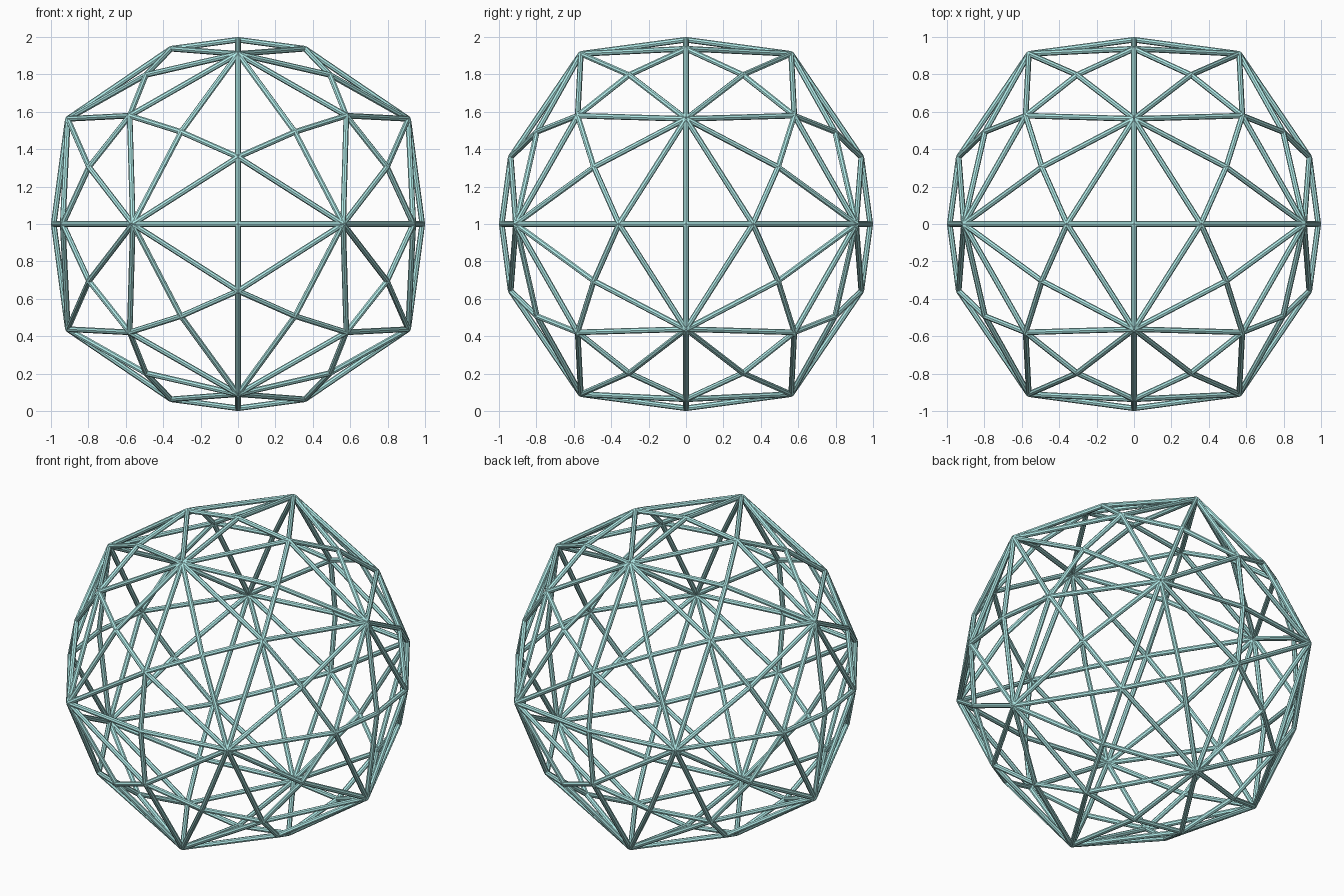
import bpy, bmesh, math
from itertools import product
from mathutils import Vector, Matrix

if "Cube" in bpy.data.objects:
    bpy.data.objects.remove(bpy.data.objects["Cube"])

PHI = (1 + math.sqrt(5)) / 2
STRUT = 0.015            # strut radius
SCALE = 1.0 - STRUT      # centre-line radius of the 4-way joints


def joints(base, radius):
    """All sign changes and cyclic axis shifts of a base direction."""
    found = set()
    for signs in product((1, -1), repeat=3):
        p = [s * c for s, c in zip(signs, base)]
        for k in range(3):
            v = Vector(p[k:] + p[:k]).normalized() * radius
            found.add(tuple(round(c, 5) + 0.0 for c in v))
    return [Vector(v) for v in sorted(found)]


# Three families of joints: 10-way, 6-way and 4-way
ten_way = joints((PHI, 0, 1), 1.0858 * SCALE)
six_way = joints((1, 1, 1), 1.0184 * SCALE) + joints((1, 0, PHI ** 2), 1.0184 * SCALE)
four_way = joints((1, 0, 0), SCALE) + joints((1 / PHI, PHI, 1), SCALE)

bm = bmesh.new()


def add_strut(a, b):
    d = b - a
    m = (Matrix.Translation((a + b) / 2 + Vector((0, 0, 1)))
         @ d.to_track_quat('Z', 'Y').to_matrix().to_4x4())
    bmesh.ops.create_cone(bm, cap_ends=True, segments=8, radius1=STRUT,
                          radius2=STRUT, depth=d.length, matrix=m)


# Struts join neighbouring joints of different families
for group_a, group_b in ((ten_way, six_way), (ten_way, four_way), (six_way, four_way)):
    for a in group_a:
        for b in group_b:
            if a.angle(b) < math.radians(40):
                add_strut(a, b)

mesh = bpy.data.meshes.new("strut_frame")
bm.to_mesh(mesh)
bm.free()
frame = bpy.data.objects.new("strut_frame", mesh)
bpy.context.collection.objects.link(frame)

# Pale turquoise finish
mat = bpy.data.materials.new("turquoise")
mat.diffuse_color = (0.45, 0.85, 0.83, 1)
mat.use_nodes = True
mat.node_tree.nodes["Principled BSDF"].inputs["Base Color"].default_value = mat.diffuse_color
mesh.materials.append(mat)
